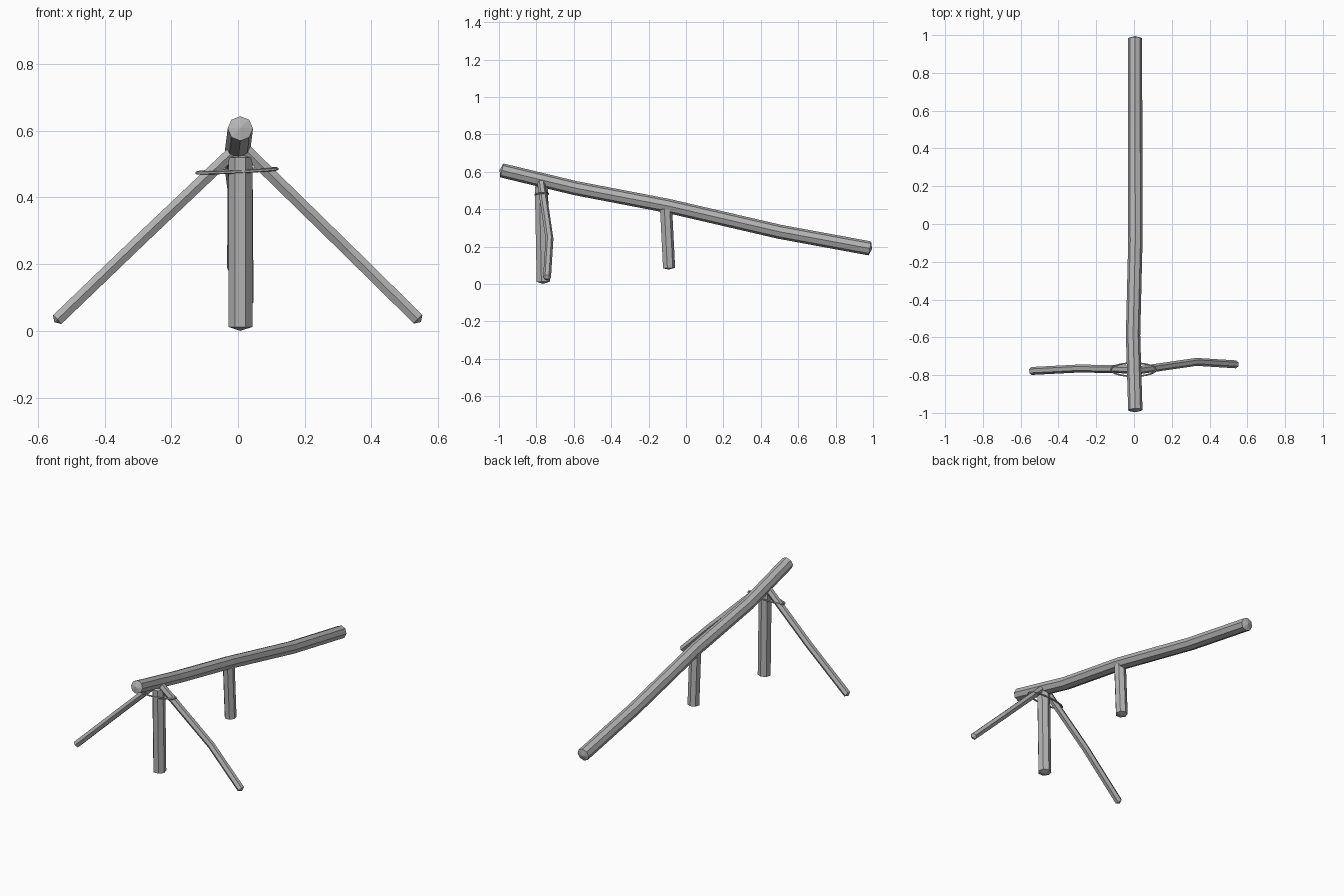
import bpy, bmesh, math
from mathutils import Vector

cube = bpy.data.objects.get("Cube")
if cube:
    bpy.data.objects.remove(cube)

# Single weathered grey
grey = bpy.data.materials.new("weathered_grey")
grey.use_nodes = True
COLOUR = (0.45, 0.45, 0.45, 1)
grey.diffuse_color = COLOUR
grey.node_tree.nodes["Principled BSDF"].inputs["Base Color"].default_value = COLOUR


def log(name, path, radius, sides, up, tip=0.012, closed=False):
    """Faceted pole swept along a path, with blunt pointed ends or closed to a loop."""
    pts = [Vector(p) for p in path]
    n = len(pts)
    bm = bmesh.new()
    rings = []
    for i, p in enumerate(pts):
        after = pts[(i + 1) % n] if closed else pts[min(i + 1, n - 1)]
        before = pts[i - 1] if closed else pts[max(i - 1, 0)]
        d = (after - before).normalized()
        u = Vector(up)
        u = (u - d * u.dot(d)).normalized()
        v = d.cross(u)
        rings.append([bm.verts.new(p + radius * (u * math.cos(a) + v * math.sin(a)))
                      for a in (math.tau * k / sides for k in range(sides))])
    pairs = list(zip(rings, rings[1:]))
    if closed:
        pairs.append((rings[-1], rings[0]))
    for a, b in pairs:
        for k in range(sides):
            j = (k + 1) % sides
            bm.faces.new((a[k], a[j], b[j], b[k]))
    if not closed:
        for ring, end, inner in ((rings[0], pts[0], pts[1]), (rings[-1], pts[-1], pts[-2])):
            apex = bm.verts.new(end + (end - inner).normalized() * tip)
            for k in range(sides):
                bm.faces.new((ring[k], ring[(k + 1) % sides], apex))
    bmesh.ops.recalc_face_normals(bm, faces=bm.faces)
    mesh = bpy.data.meshes.new(name)
    bm.to_mesh(mesh)
    bm.free()
    mesh.materials.append(grey)
    obj = bpy.data.objects.new(name, mesh)
    bpy.context.collection.objects.link(obj)
    return obj


# Long sloping beam
log("beam", [(0.007, -0.985, 0.607), (-0.005, -0.59, 0.512), (0.007, -0.1, 0.418),
             (0.006, 0.5, 0.279), (0.005, 0.983, 0.19)], 0.038, 8, (0, 0, 1))

# Upright posts under the beam
log("front_post", [(0.007, -0.765, 0.012), (0.007, -0.775, 0.52)], 0.037, 7, (0, 1, 0))
log("middle_post", [(0.013, -0.092, 0.085), (0.012, -0.108, 0.4)], 0.034, 7, (0, 1, 0), 0.008)

# Splayed side legs
log("right_leg", [(-0.542, -0.778, 0.034), (-0.29, -0.765, 0.276),
                  (-0.02, -0.77, 0.532)], 0.021, 6, (0, 1, 0))
log("left_leg", [(0.54, -0.743, 0.035), (0.33, -0.73, 0.242),
                 (0.02, -0.775, 0.545)], 0.021, 6, (0, 1, 0))

# Thin rope loop lashing the leg tops
loop = []
for k in range(20):
    a = math.tau * k / 20
    loop.append((-0.003 + 0.12 * math.cos(a), -0.771 + 0.035 * math.sin(a),
                 0.48 + 0.006 * math.cos(a) + 0.003 * math.sin(a)))
log("rope_loop", loop, 0.005, 6, (0, 0, 1), closed=True)
